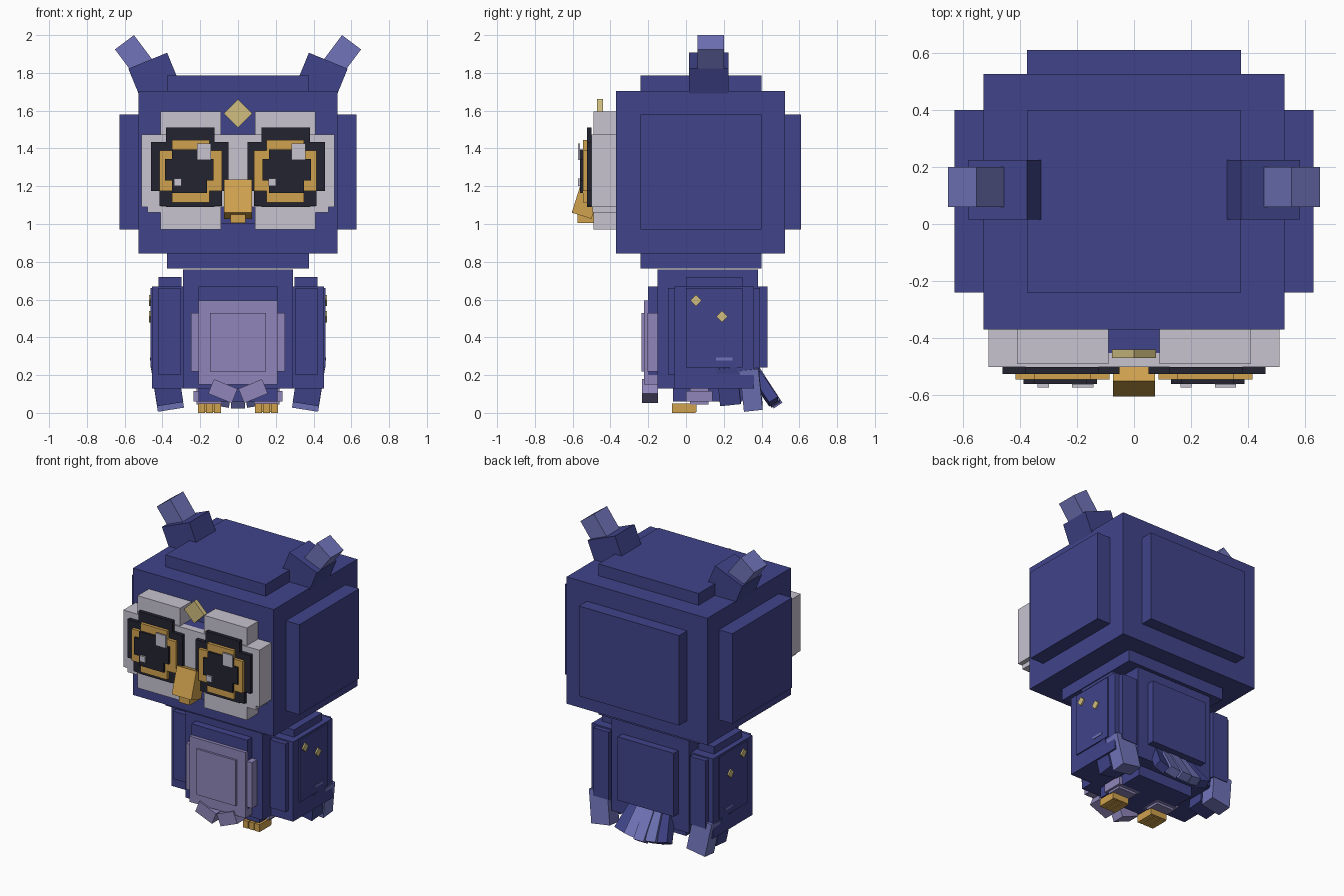
import bpy
from mathutils import Matrix, Vector
from math import radians

if "Cube" in bpy.data.objects:
    bpy.data.objects.remove(bpy.data.objects["Cube"])


def mat(name, r, g, b):
    lin = [((c / 255 + 0.055) / 1.055) ** 2.4 for c in (r, g, b)]
    m = bpy.data.materials.new(name)
    m.diffuse_color = (*lin, 1)
    m.use_nodes = True
    m.node_tree.nodes["Principled BSDF"].inputs["Base Color"].default_value = m.diffuse_color
    return m


INDIGO = mat("indigo", 64, 68, 138)
PERI = mat("periwinkle", 113, 117, 186)
WHITE = mat("pale_grey", 199, 195, 208)
BLACK = mat("near_black", 35, 36, 48)
GOLD = mat("gold", 208, 162, 78)
SAND = mat("sand", 208, 190, 128)
LILAC = mat("lilac", 144, 134, 186)

CUBE = [(x, y, z) for x in (-.5, .5) for y in (-.5, .5) for z in (-.5, .5)]
FACES = [(0, 1, 3, 2), (4, 6, 7, 5), (0, 4, 5, 1), (2, 3, 7, 6), (0, 2, 6, 4), (1, 5, 7, 3)]


def block(name, m, c, s, rot=(0, 0, 0)):
    """Box from centre, size and rotation in degrees (applied x, y, z)."""
    r = Matrix.Identity(3)
    for a, ax in zip(rot, "XYZ"):
        r = Matrix.Rotation(radians(a), 3, ax) @ r
    pts = [r @ Vector((p[0] * s[0], p[1] * s[1], p[2] * s[2])) + Vector(c) for p in CUBE]
    me = bpy.data.meshes.new(name)
    me.from_pydata(pts, [], FACES)
    me.materials.append(m)
    ob = bpy.data.objects.new(name, me)
    bpy.context.collection.objects.link(ob)
    return ob


def box(name, m, x0, x1, y0, y1, z0, z1):
    """Box from its limits."""
    return block(name, m, ((x0 + x1) / 2, (y0 + y1) / 2, (z0 + z1) / 2),
                 (x1 - x0, y1 - y0, z1 - z0))


def pair(name, m, x0, x1, *rest):
    box(name + "_right", m, x0, x1, *rest)
    box(name + "_left", m, -x1, -x0, *rest)


def pair_block(name, m, c, s, rot=(0, 0, 0)):
    block(name + "_right", m, c, s, rot)
    block(name + "_left", m, (-c[0], c[1], c[2]), s, (rot[0], -rot[1], -rot[2]))


# Head with raised plates on the sides, back, top and bottom
box("head", INDIGO, -.527, .527, -.37, .525, .845, 1.705)
box("head_top_bottom_plate", INDIGO, -.375, .375, -.24, .4, .765, 1.785)
box("head_side_plate", INDIGO, -.628, .628, -.24, .4, .97, 1.58)
box("head_back_plate", INDIGO, -.375, .375, .3, .61, .97, 1.58)

# Ear tufts
pair_block("ear_base", INDIGO, (.44, .12, 1.772), (.222, .21, .2), (0, 22.3, 0))
pair_block("ear_tip", PERI, (.541, .13, 1.882), (.126, .14, .2), (0, 37, 0))

# Facial disc
pair("face_disc_tall", WHITE, .09, .41, -.49, -.37, .97, 1.595)
pair("face_disc_wide", WHITE, .09, .51, -.5, -.37, 1.09, 1.475)
pair("face_disc_step", WHITE, .41, .48, -.495, -.37, 1.06, 1.09)
box("face_bridge", WHITE, -.09, .09, -.5, -.452, 1.09, 1.475)
box("bridge_backing", INDIGO, -.09, .09, -.452, -.37, 1.0, 1.475)

# Eyes: stepped layers of rim, iris and pupil
pair("eye_rim_wide", BLACK, .05, .46, -.525, -.5, 1.175, 1.435)
pair("eye_rim_tall", BLACK, .125, .38, -.525, -.5, 1.09, 1.51)
pair("eye_rim_low", BLACK, .085, .415, -.525, -.5, 1.095, 1.175)
pair("iris_wide", GOLD, .085, .415, -.545, -.525, 1.175, 1.39)
pair("iris_tall", GOLD, .15, .35, -.545, -.525, 1.115, 1.445)
pair("pupil_wide", BLACK, .13, .387, -.56, -.545, 1.23, 1.345)
pair("pupil_tall", BLACK, .165, .35, -.56, -.545, 1.165, 1.395)
for side, cx in (("left", -.25), ("right", .25)):
    box("eye_glint_" + side, WHITE, cx + .033, cx + .108, -.572, -.56, 1.34, 1.425)
    box("small_glint_" + side, WHITE, cx - .088, cx - .048, -.572, -.56, 1.2, 1.24)

# Beak and forehead gem
block("beak", GOLD, (0, -.525, 1.131), (.146, .11, .183), (-17.4, 0, 0))
box("lower_beak", GOLD, -.04, .04, -.575, -.48, 1.005, 1.06)
block("forehead_gem", SAND, (0, -.455, 1.585), (.108, .03, .108), (0, 45, 0))

# Body with raised plates
box("body", INDIGO, -.29, .29, -.15, .382, .13, .76)
box("body_front_plate", INDIGO, -.21, .21, -.2, -.14, .2, .67)
box("body_back_plate", INDIGO, -.21, .21, .36, .432, .24, .67)
box("body_bottom_plate", INDIGO, -.21, .21, -.07, .3, .06, .14)

# Belly patch and its lower tufts
box("belly", LILAC, -.21, .21, -.222, -.15, .15, .595)
box("belly_sides", LILAC, -.248, .248, -.205, -.14, .22, .53)
box("belly_panel", LILAC, -.147, .147, -.236, -.2, .22, .53)
pair_block("belly_tuft", LILAC, (.08, -.19, .115), (.135, .085, .082), (0, -22, 0))

# Wings
pair("wing", INDIGO, .285, .455, -.06, .36, .13, .67)
pair("wing_edge_plate", INDIGO, .305, .422, -.095, .392, .2, .66)
pair("wing_top_plate", INDIGO, .3, .42, 0, .3, .24, .72)
pair("wing_outer_plate", INDIGO, .4, .463, 0, .3, .24, .66)
pair("wing_mark", PERI, .455, .466, .16, .245, .278, .294)
for i, (y, z) in enumerate(((.052, .595), (.19, .51))):
    pair_block("wing_stud_%d" % i, SAND, (.462, y, z), (.02, .043, .043), (45, 0, 0))

# Wing tip feathers
pair_block("wing_feather_front", INDIGO, (.375, .225, .15), (.14, .11, .2), (6, 9, 0))
pair_block("wing_feather_rear", PERI, (.373, .345, .13), (.14, .1, .22), (6, 9, 0))

# Tail fan
for i in range(5):
    t = i - 2
    m = PERI if abs(t) < 2 else INDIGO
    block("tail_feather_%d" % i, m, (t * .068, .425 - .012 * abs(t), .135 + .008 * abs(t)),
          (.075, .055, .23), (33, -t * 9, 0))

# Legs and three-toed feet
pair("leg", LILAC, .085, .22, .02, .12, .045, .13)
pair("leg_cuff", LILAC, .07, .235, 0, .14, .06, .115)
pair("foot", GOLD, .092, .213, -.03, .055, .005, .05)
for i, x in enumerate((.09, .133, .176)):
    pair("toe_%d" % i, GOLD, x, x + .037, -.073, .05, 0, .05)
